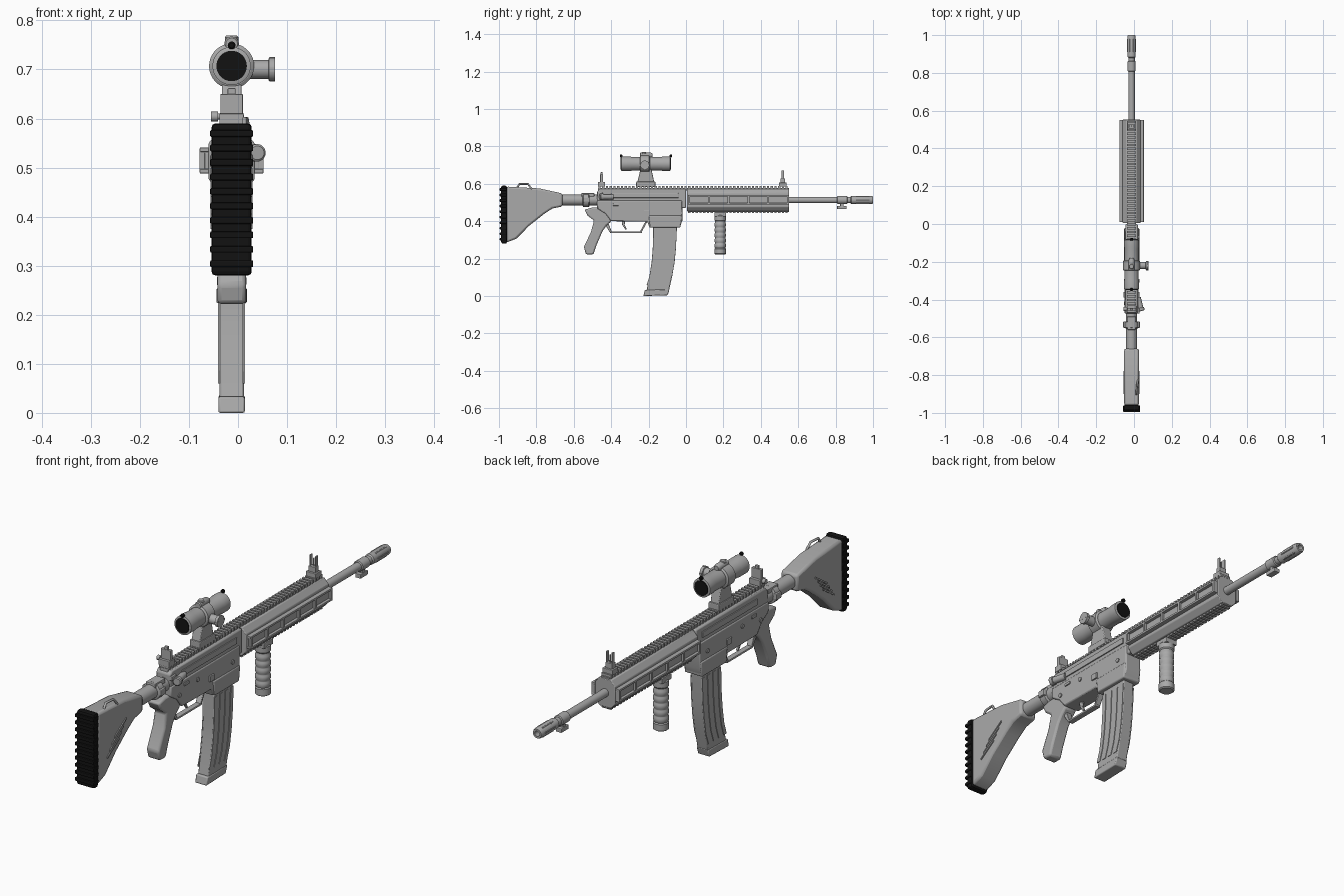
import bpy, bmesh, math
from mathutils import Vector

if "Cube" in bpy.data.objects:
    bpy.data.objects.remove(bpy.data.objects["Cube"])

CX = -0.013      # centre plane of the body
BZ = 0.513       # barrel axis height


def material(name, c):
    m = bpy.data.materials.new(name)
    m.diffuse_color = (*c, 1)
    m.use_nodes = True
    m.node_tree.nodes["Principled BSDF"].inputs["Base Color"].default_value = m.diffuse_color
    return m


GREY = material("grey metal", (0.40, 0.40, 0.40))
BLACK = material("black rubber", (0.006, 0.006, 0.006))


def finish(name, bm, mat=GREY, bevel=0.0, smooth=True):
    bmesh.ops.recalc_face_normals(bm, faces=bm.faces)
    me = bpy.data.meshes.new(name)
    bm.to_mesh(me)
    bm.free()
    ob = bpy.data.objects.new(name, me)
    bpy.context.collection.objects.link(ob)
    me.materials.append(mat)
    if bevel:
        b = ob.modifiers.new("bevel", 'BEVEL')
        b.width, b.segments, b.limit_method = bevel, 2, 'ANGLE'
        b.angle_limit = math.radians(40)
    if smooth:
        bpy.context.view_layer.objects.active = ob
        ob.select_set(True)
        bpy.ops.object.shade_smooth_by_angle(angle=math.radians(32))
        ob.select_set(False)
    return ob


def add_box(bm, x, y, z):
    r = bmesh.ops.create_cube(bm, size=1)
    for v in r['verts']:
        v.co = [(a[0] + a[1]) / 2 + c * (a[1] - a[0]) for a, c in zip((x, y, z), v.co)]


def boxes(name, items, mat=GREY, bevel=0.0):
    """Boxes given as x, y, z ranges, with x measured from the centre plane."""
    bm = bmesh.new()
    for x, y, z in items:
        add_box(bm, (CX + x[0], CX + x[1]), y, z)
    bmesh.ops.translate(bm, verts=bm.verts, vec=(0, 0, 0))
    return finish(name, bm, mat, bevel, False)


def side_profile(name, pts, half, bevel=0.004, mat=GREY, x=0.0):
    """Outline in y, z extruded across x."""
    bm = bmesh.new()
    f = bm.faces.new([bm.verts.new((CX + x - half, y, z)) for y, z in pts])
    r = bmesh.ops.extrude_face_region(bm, geom=[f])
    bmesh.ops.translate(bm, vec=(2 * half, 0, 0),
                        verts=[v for v in r['geom'] if isinstance(v, bmesh.types.BMVert)])
    return finish(name, bm, mat, bevel)


def lathe(name, prof, origin, axis, mat=GREY, n=28):
    """Profile of (radius, distance) spun around an axis."""
    bm = bmesh.new()
    q = Vector((0, 0, 1)).rotation_difference(Vector(axis))
    rings = []
    for r, d in prof:
        rings.append([bm.verts.new(Vector(origin) + q @ Vector(
            (r * math.cos(2 * math.pi * i / n), r * math.sin(2 * math.pi * i / n), d))) for i in range(n)])
    for a, b in zip(rings, rings[1:]):
        for i in range(n):
            bm.faces.new((a[i], a[(i + 1) % n], b[(i + 1) % n], b[i]))
    bm.faces.new(rings[0])
    bm.faces.new(rings[-1])
    return finish(name, bm, mat)


def rod(name, pts, r):
    cu = bpy.data.curves.new(name, 'CURVE')
    cu.dimensions, cu.bevel_depth, cu.bevel_resolution, cu.use_fill_caps = '3D', r, 2, True
    s = cu.splines.new('POLY')
    s.points.add(len(pts) - 1)
    for p, c in zip(s.points, pts):
        p.co = (*c, 1)
    ob = bpy.data.objects.new(name, cu)
    bpy.context.collection.objects.link(ob)
    cu.materials.append(GREY)
    return ob


Y = (0, 1, 0)

# Butt pad with ridges
boxes("butt_pad", [((-.041, .041), (-.988, -.958), (.28, .59))], BLACK, 0.008)
boxes("butt_pad_ridges", [((-.044, .044), (-.996, -.96), (.297 + i * .0295, .311 + i * .0295))
                          for i in range(10)], BLACK, 0.003)

# Shoulder stock
side_profile("stock", [(-.96, .585), (-.783, .575), (-.66, .548), (-.66, .479), (-.714, .468),
                       (-.757, .44), (-.837, .377), (-.906, .307), (-.96, .286)], .039, .010)
for s in (-1, 1):
    for i in range(4):
        y, z = -.90 + i * .016, .375 + i * .022
        side_profile("stock_rib", [(y, z), (y + .075, z + .05), (y + .075, z + .058), (y, z + .008)],
                     .003, 0, x=s * .040)
rod("sling_loop", [(.013, -.905, .575), (.013, -.89, .599), (.017, -.845, .599), (.022, -.825, .572)], .005)

# Buffer tube and collars
lathe("buffer_tube", [(.029, -.68), (.029, -.46)], (CX, 0, BZ), Y)
lathe("tube_collar", [(.031, -.553), (.038, -.549), (.038, -.52), (.031, -.516)], (CX, 0, BZ), Y)
boxes("collar_loop", [((-.044, .044), (-.55, -.515), (.50, .527)),
                      ((-.022, .022), (-.56, -.49), (.525, .55))], bevel=.004)

# Receiver
side_profile("upper_receiver", [(-.475, .505), (-.475, .56), (-.46, .572), (.0, .572), (.0, .47), (-.45, .47)],
             .033, .006)
side_profile("lower_receiver", [(-.475, .51), (-.02, .51), (-.02, .402), (-.033, .366), (-.195, .366),
                                (-.207, .398), (-.40, .40), (-.43, .44), (-.475, .468)], .037, .005)
side_profile("magazine_well", [(-.20, .43), (-.022, .43), (-.03, .366), (-.192, .366)], .041, .005)
for s in (-1, 1):
    boxes("receiver_panel", [((s * .035 - .003, s * .035 + .003), (-.40, -.04), (.525, .55))], bevel=.002)
    for y, z in ((-.42, .455), (-.30, .475), (-.07, .46)):
        lathe("pin", [(.009, 0), (.009, .041)], (CX, y, z), (s, 0, 0), n=14)
boxes("catch_buttons", [((-.043, .043), (-.225, -.195), (.435, .46)),
                        ((-.042, .042), (-.39, -.36), (.482, .494))], bevel=.002)
boxes("charging_handle", [((-.03, .042), (-.475, -.445), (.535, .553))], bevel=.003)
lathe("forward_assist", [(.014, 0), (.014, .055), (.018, .056), (.018, .07), (.014, .073)],
      (CX + .035, -.39, .53), (.25, -1, 0), n=18)

# Handguard: eight-sided tube with ribs and side rails
ring = [(-.027, .572), (.027, .572), (.047, .55), (.047, .476), (.027, .453), (-.027, .453), (-.047, .476), (-.047, .55)]
bm = bmesh.new()
f = bm.faces.new([bm.verts.new((CX + x, .005, z)) for x, z in ring])
r = bmesh.ops.extrude_face_region(bm, geom=[f])
bmesh.ops.translate(bm, vec=(0, .547, 0), verts=[v for v in r['geom'] if isinstance(v, bmesh.types.BMVert)])
finish("handguard", bm, GREY, .003)
for s in (-1, 1):
    a, b, c = s * .044, s * .055, s * .065
    boxes("side_rail", [((min(a, b), max(a, b)), (.01, .55), (.498, .530))], bevel=.001)
    boxes("side_rail_lips", [((min(a, c), max(a, c)), (.01, .55), z) for z in ((.488, .497), (.532, .541))],
          bevel=.002)
    boxes("side_rail_teeth", [((min(a, c), max(a, c)), (y, y + .010), (.492, .537))
                              for y in [.012 + i * .1055 for i in range(6)]])

# Toothed top and bottom rails
boxes("top_rail", [((-.018, .018), (-.47, .55), (.565, .578))])
boxes("top_rail_teeth", [((-.023, .023), (-.468 + i * .02, -.456 + i * .02), (.574, .588)) for i in range(51)])
boxes("bottom_rail", [((-.018, .018), (.01, .55), (.449, .46))])
boxes("bottom_rail_teeth", [((-.022, .022), (.012 + i * .02, .024 + i * .02), (.444, .452)) for i in range(27)])

# Barrel, collar and muzzle device
lathe("barrel", [(.017, .50), (.017, .90)], (CX, 0, BZ), Y)
lathe("barrel_collar", [(.018, .808), (.022, .811), (.022, .86), (.018, .863)], (CX, 0, BZ), Y)
boxes("barrel_lug", [((-.010, .010), (.824, .842), (.475, .50)),
                     ((-.013, .013), (.808, .858), (.464, .482))], bevel=.003)
lathe("muzzle_device", [(.017, .88), (.022, .885), (.022, .993), (.019, 1.0), (.011, 1.0), (.011, .97)],
      (CX, 0, BZ), Y)
for i in range(6):
    t = i * math.pi / 3
    o = (CX + .020 * math.cos(t), 0, BZ + .020 * math.sin(t))
    lathe("muzzle_rib", [(.004, .91), (.004, .98)], o, Y, n=8)

# Front sight with fork and centre post
boxes("front_sight", [((-.023, .023), (.497, .537), (.585, .606)), ((-.016, .016), (.505, .529), (.604, .628)),
                      ((-.016, -.010), (.511, .525), (.625, .672)), ((.010, .016), (.511, .525), (.625, .672)),
                      ((-.003, .003), (.515, .521), (.625, .66))], bevel=.002)

# Rear sight plate, base and knob
boxes("rear_sight", [((-.025, .025), (-.47, -.432), (.585, .61)), ((-.023, .023), (-.459, -.444), (.608, .65)),
                     ((-.008, .008), (-.457, -.446), (.648, .662))], bevel=.002)
lathe("rear_sight_knob", [(.006, 0), (.006, .028), (.010, .028), (.010, .042)], (CX, -.45, .604), (-1, 0, 0), n=16)

# Scope
SZ = .707
lathe("scope_tube", [(.034, -.347), (.039, -.345), (.039, -.30), (.037, -.29), (.037, -.13), (.039, -.12),
                     (.039, -.085), (.034, -.083)], (CX, 0, SZ), Y, n=36)
lathe("scope_ring", [(.040, -.247), (.046, -.243), (.046, -.197), (.040, -.193)], (CX, 0, SZ), Y, n=36)
lathe("scope_lenses", [(.031, -.350), (.031, -.080)], (CX, 0, SZ), Y, BLACK, n=36)
side_profile("scope_mount", [(-.262, .60), (-.168, .60), (-.185, .68), (-.243, .68)], .020, .003)
boxes("scope_base", [((-.025, .025), (-.266, -.164), (.584, .612))], bevel=.004)
lathe("scope_side_knob", [(.019, .02), (.019, .075), (.024, .076), (.024, .088)], (CX, -.220, .70), (1, 0, 0))
boxes("scope_knob_grips", [((.077, .0885), (-.224, -.216), (.675, .725)),
                           ((.077, .0885), (-.245, -.195), (.696, .704))])
lathe("scope_top_turret", [(.014, .03), (.014, .058), (.011, .062)], (CX, -.225, SZ), (0, 0, 1), n=20)
lathe("scope_light_pipe", [(.012, -.247), (.015, -.243), (.015, -.19), (.010, -.18)], (CX, 0, .752), Y, n=18)
for y in (-.352, -.086):
    lathe("cap_hinge", [(.005, 0), (.008, .003), (.008, .011), (.005, .014)], (CX, y - .002, .749), Y, BLACK, 14)

# Pistol grip
side_profile("pistol_grip", [(-.543, .462), (-.50, .473), (-.40, .473), (-.40, .398), (-.425, .377), (-.447, .345),
                             (-.479, .27), (-.495, .222), (-.535, .222), (-.546, .262), (-.507, .345),
                             (-.492, .404), (-.527, .43)], .029, .008)

# Trigger and guard
boxes("trigger_guard", [((-.012, .012), (-.405, -.235), (.337, .346))], bevel=.003)
for p in ([(-.432, .38), (-.405, .337), (-.398, .346), (-.415, .39)],
          [(-.24, .337), (-.205, .40), (-.216, .40), (-.245, .346)]):
    side_profile("trigger_guard_arm", p, .012, .002)
side_profile("trigger", [(-.345, .41), (-.325, .41), (-.328, .38), (-.316, .356), (-.323, .354), (-.341, .38)],
             .005, .002)

# Curved magazine with raised ribs and a floor plate
back = [(-.175, .38), (-.178, .25), (-.184, .18), (-.195, .11), (-.211, .03)]
front = [(-.048, .38), (-.054, .25), (-.061, .18), (-.073, .11), (-.091, .03)]
side_profile("magazine", back + front[::-1], .025, .004)
for s in (-1, 1):
    for t in (.08, .36, .64, .92):
        mid = [(b[0] + (f[0] - b[0]) * t, min(b[1], .35) + (.03 if b[1] < .05 else 0)) for b, f in zip(back, front)]
        side_profile("magazine_rib", [(y - .009, z) for y, z in mid] + [(y + .009, z) for y, z in mid[::-1]],
                     .002, 0, x=s * .0255)
side_profile("magazine_floor", [(-.228, 0), (-.098, .004), (-.088, .036), (-.22, .033)], .027, .004)

# Vertical foregrip with rings
prof = [(.026, .222), (.031, .226), (.031, .252)]
for i in range(5):
    z = .256 + i * .028
    prof += [(.027, z), (.030, z + .006), (.030, z + .020), (.027, z + .025)]
prof += [(.027, .40), (.031, .405), (.031, .428), (.024, .436)]
lathe("foregrip", prof, (CX, .183, 0), (0, 0, 1))
boxes("foregrip_clamp", [((-.027, .027), (.152, .214), (.425, .448))], bevel=.003)
